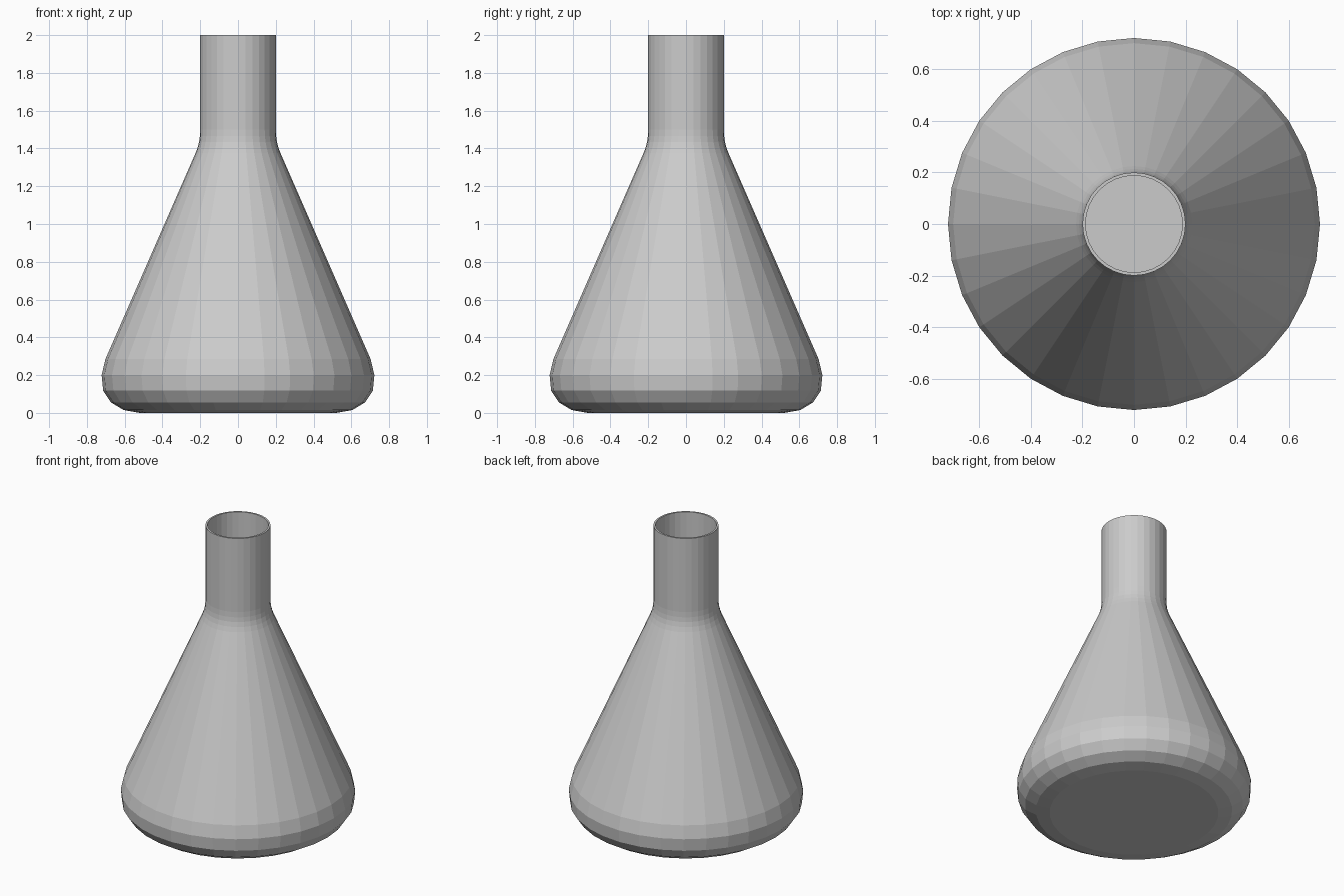
import bpy, bmesh, math

if "Cube" in bpy.data.objects:
    bpy.data.objects.remove(bpy.data.objects["Cube"])

SIDES = 32
# outer profile (radius, height), from the base edge up to the rim
PROFILE = [(0.52, 0.0), (0.605, 0.015), (0.672, 0.055), (0.714, 0.118),
           (0.722, 0.2), (0.702, 0.285), (0.225, 1.375), (0.214, 1.405),
           (0.206, 1.435), (0.202, 1.465), (0.2, 1.5), (0.2, 2.0)]

# flask wall: rings bridged into flat-faced bands, open at the rim
bm = bmesh.new()
rings = []
for r, z in PROFILE:
    rings.append([bm.verts.new((r * math.cos(2 * math.pi * i / SIDES),
                                r * math.sin(2 * math.pi * i / SIDES), z))
                  for i in range(SIDES)])
for low, high in zip(rings, rings[1:]):
    for i in range(SIDES):
        j = (i + 1) % SIDES
        bm.faces.new((low[i], low[j], high[j], high[i]))

# flat base
bm.faces.new(rings[0][::-1])

mesh = bpy.data.meshes.new("flask")
bm.to_mesh(mesh)
bm.free()
flask = bpy.data.objects.new("flask", mesh)
bpy.context.collection.objects.link(flask)

# thin glass wall, thickened inwards
wall = flask.modifiers.new("wall", 'SOLIDIFY')
wall.thickness = 0.012
wall.offset = -1
wall.use_even_offset = True
